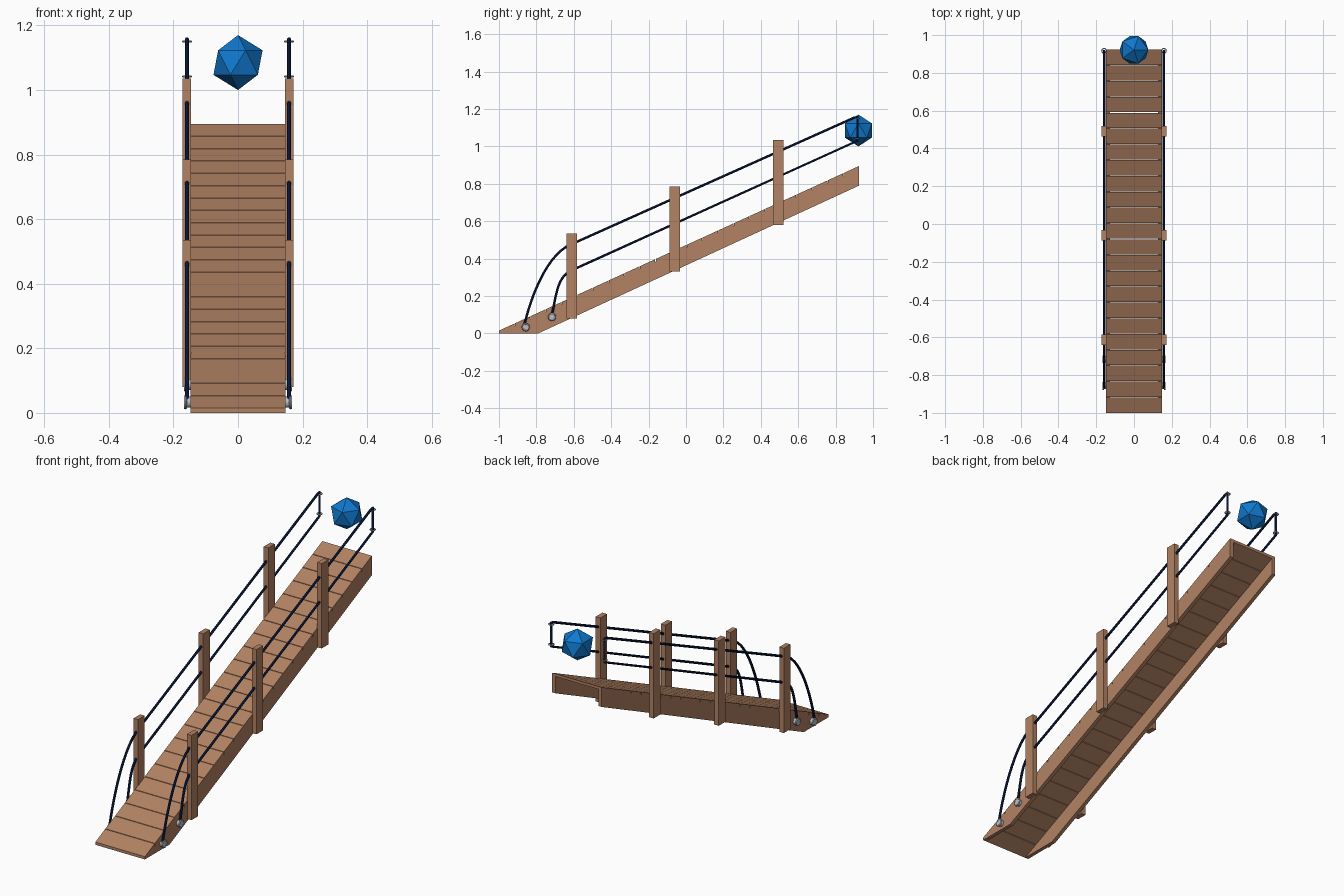
import bpy, bmesh, math
from mathutils import Vector
from mathutils.geometry import interpolate_bezier

if "Cube" in bpy.data.objects:
    bpy.data.objects.remove(bpy.data.objects["Cube"])


def material(name, rgb):
    m = bpy.data.materials.new(name)
    m.diffuse_color = (*rgb, 1)
    m.use_nodes = True
    m.node_tree.nodes["Principled BSDF"].inputs["Base Color"].default_value = m.diffuse_color
    return m


WOOD = material("brown wood", (0.445, 0.223, 0.125))
ROPE = material("navy rope", (0.005, 0.016, 0.07))
METAL = material("grey metal", (0.5, 0.52, 0.55))
BLUE = material("blue", (0.005, 0.19, 0.62))


def finish(bm, name, mat):
    bmesh.ops.recalc_face_normals(bm, faces=bm.faces)
    me = bpy.data.meshes.new(name)
    bm.to_mesh(me)
    bm.free()
    ob = bpy.data.objects.new(name, me)
    bpy.context.collection.objects.link(ob)
    me.materials.append(mat)
    return ob


def add_prism(bm, profile, x0, x1):
    """Extrude a (y, z) profile from x0 to x1."""
    a = [bm.verts.new((x0, y, z)) for y, z in profile]
    b = [bm.verts.new((x1, y, z)) for y, z in profile]
    n = len(profile)
    bm.faces.new(a)
    bm.faces.new(b[::-1])
    for i in range(n):
        bm.faces.new((a[i], a[(i + 1) % n], b[(i + 1) % n], b[i]))


def prism(name, profile, x0, x1, mat):
    bm = bmesh.new()
    add_prism(bm, profile, x0, x1)
    return finish(bm, name, mat)


def smooth(ob):
    bpy.ops.object.select_all(action='DESELECT')
    ob.select_set(True)
    bpy.context.view_layer.objects.active = ob
    bpy.ops.object.shade_smooth_by_angle()


def ring(name, loc, major, minor, rot=(0, 0, 0)):
    bpy.ops.mesh.primitive_torus_add(location=loc, rotation=rot, major_radius=major,
                                     minor_radius=minor, major_segments=20, minor_segments=8)
    ob = bpy.context.object
    ob.name = name
    ob.data.materials.append(METAL)
    smooth(ob)


Y0, Y1, HALF, THICK = -1.0, 0.925, 0.147, 0.015


def top(y):
    return 0.015 + (y - Y0) * 0.88 / (Y1 - Y0)


# Deck planks with narrow gaps
bm = bmesh.new()
COUNT, GAP = 23, 0.003
step = (Y1 - Y0) / COUNT
for i in range(COUNT):
    a = Y0 + i * step + (GAP / 2 if i else 0)
    b = Y0 + (i + 1) * step - (GAP / 2 if i < COUNT - 1 else 0)
    add_prism(bm, [(a, top(a) - THICK), (b, top(b) - THICK), (b, top(b)), (a, top(a))], -HALF, HALF)
finish(bm, "deck_planks", WOOD)

for s, side in ((-1, "left"), (1, "right")):
    # Side beam under the planks
    prism("side_beam_" + side,
          [(Y0, 0), (-0.79, 0), (Y1, 0.79), (Y1, top(Y1) - THICK)],
          s * (HALF - 0.02), s * HALF, WOOD)
    # Posts
    for i in range(3):
        y, z = -0.612 + 0.552 * i, 0.08 + 0.25 * i
        prism(f"post_{side}_{i + 1}",
              [(y - 0.028, z), (y + 0.028, z), (y + 0.028, z + 0.455), (y - 0.028, z + 0.455)],
              s * 0.145, s * 0.172, WOOD)
    # Rope loop: drooping ends, two straight rails and a vertical end
    X = s * 0.158

    def droop(*pts):
        return interpolate_bezier(*[Vector((X, y, z)) for y, z in pts], 14)

    path = droop((-0.868, 0.03), (-0.83, 0.2), (-0.74, 0.43), (-0.61, 0.478))
    path += [Vector((X, 0.9, 1.154)), Vector((X, 0.917, 1.158)), Vector((X, 0.917, 1.03))]
    path += droop((-0.61, 0.338), (-0.69, 0.30), (-0.69, 0.22), (-0.72, 0.085))
    cu = bpy.data.curves.new("rope_" + side, 'CURVE')
    cu.dimensions = '3D'
    cu.bevel_depth = 0.0065
    cu.bevel_resolution = 2
    cu.use_fill_caps = True
    sp = cu.splines.new('POLY')
    sp.points.add(len(path) - 1)
    for p, v in zip(sp.points, path):
        p.co = (*v, 1)
    rope = bpy.data.objects.new("rope_" + side, cu)
    bpy.context.collection.objects.link(rope)
    cu.materials.append(ROPE)
    bpy.ops.object.select_all(action='DESELECT')
    rope.select_set(True)
    bpy.context.view_layer.objects.active = rope
    bpy.ops.object.convert(target='MESH')
    smooth(bpy.context.object)
    # Metal rings at the upper rope corners
    for z in (1.042, 1.15):
        ring("rope_ring_" + side, (X, 0.917, z), 0.0125, 0.003)
    # Metal anchors at the foot of the ropes
    for y, z in ((-0.857, 0.033), (-0.716, 0.088)):
        ring("anchor_rim_" + side, (s * 0.163, y, z), 0.017, 0.005, (0, math.pi / 2, 0))
        bpy.ops.mesh.primitive_cylinder_add(vertices=20, radius=0.017, depth=0.02,
                                            location=(s * 0.156, y, z),
                                            rotation=(0, math.pi / 2, 0))
        ob = bpy.context.object
        ob.name = "anchor_disc_" + side
        ob.data.materials.append(METAL)
        smooth(ob)

# Blue faceted marker at the top
bpy.ops.mesh.primitive_ico_sphere_add(subdivisions=1, radius=0.085, location=(0, 0.922, 1.085))
ob = bpy.context.object
ob.name = "faceted_marker"
ob.data.materials.append(BLUE)
